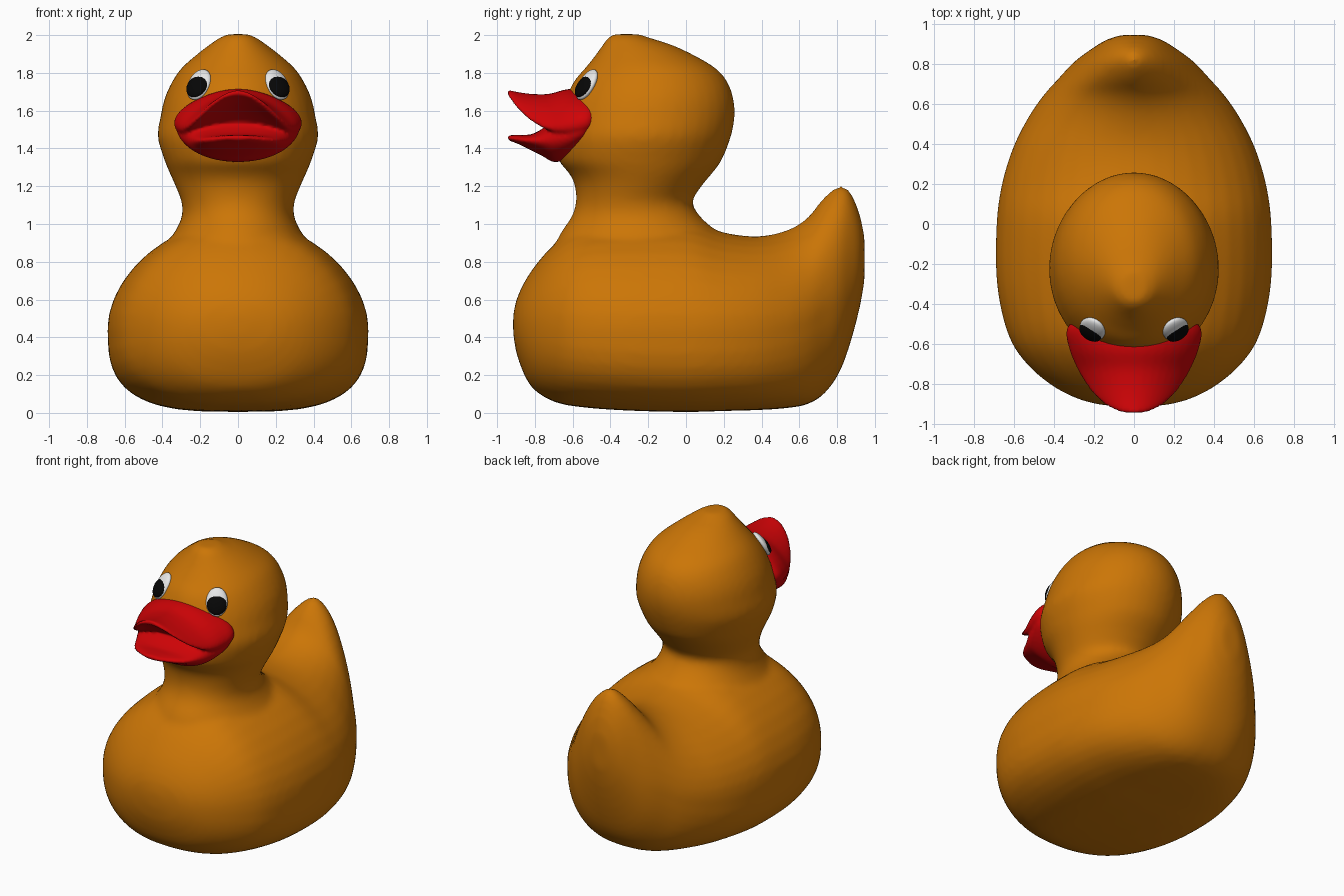
import bpy, bmesh
from math import sin, cos, pi
from mathutils import Matrix, Vector

cube = bpy.data.objects.get("Cube")
if cube:
    bpy.data.objects.remove(cube)


def material(name, colour):
    mat = bpy.data.materials.new(name)
    mat.use_nodes = True
    mat.diffuse_color = (*colour, 1)
    bsdf = mat.node_tree.nodes["Principled BSDF"]
    bsdf.inputs["Base Color"].default_value = (*colour, 1)
    bsdf.inputs["Roughness"].default_value = 0.5
    return mat


orange = material("warm orange", (0.6, 0.18, 0.002))
red = material("bill red", (0.62, 0.001, 0.002))
white = material("eye white", (0.8, 0.8, 0.8))
black = material("pupil black", (0.002, 0.002, 0.002))


def resample(stations, steps=4):
    """Smooth curve through every column of a station table."""
    out = []
    last = len(stations) - 1
    for i in range(last):
        quad = [stations[max(0, min(last, i + k))] for k in (-1, 0, 1, 2)]
        for s in range(steps):
            t = s / steps
            out.append([b + t / 2 * (c - a + t * (2 * a - 5 * b + 4 * c - d
                        + t * (3 * (b - c) + d - a))) for a, b, c, d in zip(*quad)])
    return out + [list(stations[-1])]


def loft(bm, stations, ring, sides=40):
    """Closed skin over the rings made from each station."""
    rows = []
    for station in resample(stations):
        rows.append([bm.verts.new(ring(station, 2 * pi * k / sides)) for k in range(sides)])
    for a, b in zip(rows, rows[1:]):
        for k in range(sides):
            n = (k + 1) % sides
            bm.faces.new((a[k], a[n], b[n], b[k]))
    bm.faces.new(rows[0])
    bm.faces.new(rows[-1])


def finish(bm, name, mat):
    bmesh.ops.recalc_face_normals(bm, faces=bm.faces)
    mesh = bpy.data.meshes.new(name)
    bm.to_mesh(mesh)
    bm.free()
    mesh.materials.append(mat)
    mesh.shade_smooth()
    obj = bpy.data.objects.new(name, mesh)
    bpy.context.collection.objects.link(obj)
    return obj


def blend(obj, voxel, passes):
    """Fuse overlapping shells into one soft skin."""
    remesh = obj.modifiers.new("fuse", 'REMESH')
    remesh.mode = 'VOXEL'
    remesh.voxel_size = voxel
    remesh.use_smooth_shade = True
    smooth = obj.modifiers.new("soften", 'SMOOTH')
    smooth.factor = 0.5
    smooth.iterations = passes


def power(v, e):
    return abs(v) ** e * (1 if v >= 0 else -1)


def body_ring(st, a):
    y, w, low, mid, top, n = st
    upper = sin(a) >= 0
    # the underside is squarer in the middle than at the ends
    e = 2 / (n if upper else 3.1 - 1.2 * y * y)
    h = top - mid if upper else mid - low
    return (w * power(cos(a), e), y, mid + h * power(sin(a), e))


def head_ring(st, a):
    z, w, front, back = st
    return (w * cos(a), (front + back) / 2 + (back - front) / 2 * sin(a), z)


def bill_ring(st, a):
    y, w, top, low, drop = st
    z = (top + low) / 2 + (top - low) / 2 * sin(a)
    return (w * cos(a), y, z - drop * cos(a) ** 2)


# Body with upswept tail: y, half width, bottom, widest height, top, upper roundness
body = [
    (-.915, .06, .42, .47, .52, 2), (-.89, .23, .29, .46, .62, 2),
    (-.82, .39, .14, .45, .75, 2), (-.7, .535, .06, .45, .89, 2),
    (-.55, .63, .03, .45, .99, 1.9), (-.3, .685, .012, .45, 1.02, 1.85),
    (0, .687, .005, .45, 1.02, 1.85), (.2, .66, .01, .45, .955, 1.9),
    (.38, .605, .015, .45, .935, 1.9), (.53, .53, .025, .47, .965, 1.75),
    (.64, .455, .045, .5, 1.03, 1.65), (.73, .375, .1, .55, 1.14, 1.6),
    (.81, .3, .21, .6, 1.2, 1.6), (.87, .22, .37, .66, 1.17, 1.7),
    (.92, .14, .56, .75, 1.05, 1.9), (.945, .06, .7, .82, .93, 2),
]
# Neck and head: z, half width, front, back
head = [
    (.85, .42, -.71, .24), (.95, .34, -.665, .17), (1.04, .298, -.605, .075),
    (1.12, .3, -.582, .035), (1.21, .335, -.59, .09), (1.27, .362, -.62, .14),
    (1.34, .39, -.675, .19), (1.46, .425, -.69, .237), (1.57, .41, -.67, .258),
    (1.67, .387, -.635, .25), (1.76, .345, -.59, .215), (1.83, .295, -.53, .15),
    (1.9, .215, -.475, .03), (1.95, .15, -.44, -.08), (1.985, .1, -.415, -.19),
    (2.005, .055, -.385, -.245),
]
bm = bmesh.new()
loft(bm, body, body_ring)
loft(bm, head, head_ring)
blend(finish(bm, "body_and_head", orange), .02, 7)

# Bill halves: y, half width, top, bottom, sideways droop
upper_bill = [
    (-.44, .25, 1.67, 1.45, .0), (-.52, .335, 1.7, 1.44, .03),
    (-.62, .325, 1.715, 1.46, .07), (-.72, .285, 1.69, 1.53, .1),
    (-.8, .24, 1.688, 1.59, .1), (-.87, .185, 1.695, 1.635, .075),
    (-.92, .12, 1.705, 1.67, .04), (-.945, .05, 1.71, 1.685, .01),
]
# the lower half rises to a tongue at the back of the mouth
lower_bill = [
    (-.45, .25, 1.55, 1.43, -.02), (-.54, .32, 1.56, 1.39, -.02),
    (-.62, .305, 1.57, 1.345, -.01), (-.7, .275, 1.555, 1.328, -.01),
    (-.76, .245, 1.505, 1.36, -.01), (-.82, .215, 1.475, 1.39, -.01),
    (-.88, .165, 1.472, 1.42, 0), (-.945, .05, 1.47, 1.445, 0),
]
bm = bmesh.new()
loft(bm, upper_bill, bill_ring)
loft(bm, lower_bill, bill_ring)
blend(finish(bm, "bill", red), .011, 4)


def oval(name, mat, frame, size):
    bm = bmesh.new()
    bmesh.ops.create_uvsphere(bm, u_segments=28, v_segments=16, radius=1,
                              matrix=frame @ Matrix.Diagonal((*size, 1)))
    return finish(bm, name, mat)


# Eyes and pupils, lying against the slope of the head
for side, label in ((1, "left"), (-1, "right")):
    normal = Vector((.46 * side, -.72, .5))
    turn = normal.to_track_quat('Z', 'Y').to_matrix().to_4x4()
    frame = Matrix.Translation((.207 * side, -.525, 1.738)) @ turn
    oval(label + "_eye", white, frame, (.068, .092, .03))
    oval(label + "_pupil", black, frame @ Matrix.Translation((0, -.018, .012)),
         (.062, .066, .025))
